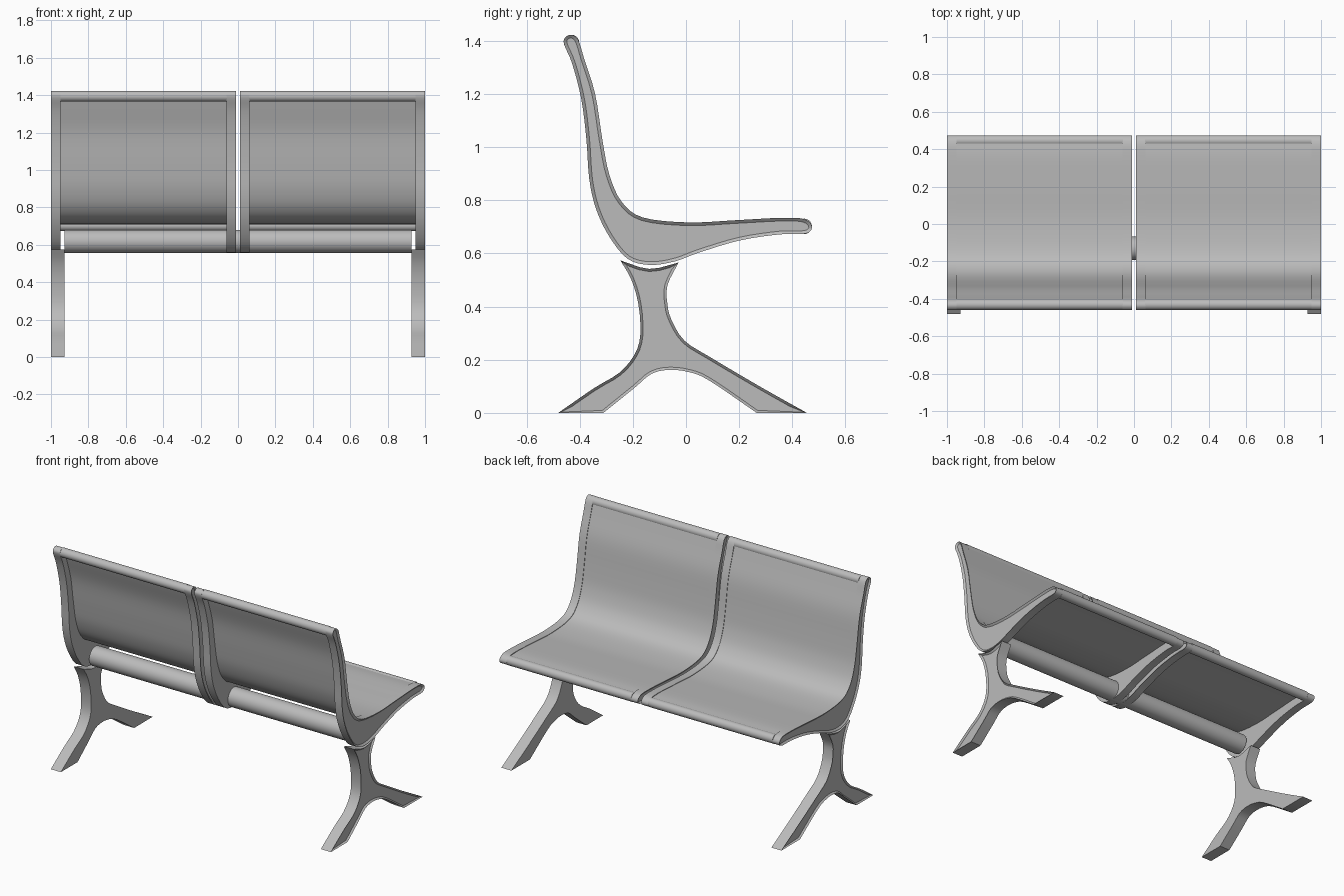
import bpy
import bmesh
import math
from mathutils import Vector

cube = bpy.data.objects.get("Cube")
if cube:
    bpy.data.objects.remove(cube, do_unlink=True)

# One painted metal for the whole bench
metal = bpy.data.materials.new("grey metal")
metal.use_nodes = True
grey = (0.5, 0.5, 0.5, 1)
metal.diffuse_color = grey
metal.node_tree.nodes["Principled BSDF"].inputs["Base Color"].default_value = grey
parts = []


def spline(points, steps, closed=False):
    """Smooth curve through (y, z) points."""
    pts = [Vector(p) for p in points]
    if closed:
        ctrl = [pts[-1]] + pts + pts[:2]
    else:
        ctrl = [2 * pts[0] - pts[1]] + pts + [2 * pts[-1] - pts[-2]]
    out = []
    for a, b, c, d in zip(ctrl, ctrl[1:], ctrl[2:], ctrl[3:]):
        for i in range(steps):
            t = i / steps
            out.append(0.5 * (2 * b + (c - a) * t
                              + (2 * a - 5 * b + 4 * c - d) * t ** 2
                              + (3 * b - a - 3 * c + d) * t ** 3))
    if not closed:
        out.append(pts[-1])
    return out


def offset(curve, distance):
    """Shift an open curve to its right-hand side."""
    out = []
    for i, p in enumerate(curve):
        ahead = curve[min(i + 1, len(curve) - 1)]
        t = (ahead - curve[max(i - 1, 0)]).normalized()
        out.append(p + Vector((t.y, -t.x)) * distance)
    return out


def prism(name, outline, x0, x1, recess=0, border=0.012):
    """Extrude a (y, z) outline along x; recess is the sign of the sunken side."""
    bm = bmesh.new()
    face = bm.faces.new([bm.verts.new((x0, p[0], p[1])) for p in outline])
    geom = bmesh.ops.extrude_face_region(bm, geom=[face])["geom"]
    moved = [g for g in geom if isinstance(g, bmesh.types.BMVert)]
    bmesh.ops.translate(bm, verts=moved, vec=(x1 - x0, 0, 0))
    bmesh.ops.recalc_face_normals(bm, faces=bm.faces)
    if recess:
        sunken = [f for f in bm.faces if f.normal.x * recess > 0.9]
        bmesh.ops.inset_individual(bm, faces=sunken, thickness=border, depth=-0.01)
    mesh = bpy.data.meshes.new(name)
    bm.to_mesh(mesh)
    bm.free()
    mesh.materials.append(metal)
    obj = bpy.data.objects.new(name, mesh)
    bpy.context.collection.objects.link(obj)
    parts.append(obj)
    return obj


def rod(name, y, z, radius, x0, x1, sides=40):
    """Round bar along x."""
    ring = [(y + radius * math.cos(math.tau * i / sides),
             z + radius * math.sin(math.tau * i / sides)) for i in range(sides)]
    return prism(name, ring, x0, x1)


# Seat side profile: sitting surface from top to front edge, then underside
upper = [(-.406, 1.404), (-.383, 1.332), (-.342, 1.2), (-.315, 1.03), (-.289, .898),
         (-.243, .796), (-.164, .736), (.006, .717), (.183, .725), (.353, .734),
         (.443, .73)]
lower = [(.474, .702), (.451, .675), (.353, .672), (.202, .649), (.051, .604),
         (-.043, .57), (-.138, .557), (-.221, .581), (-.289, .664), (-.338, .766),
         (-.364, .879), (-.375, 1.03), (-.394, 1.18), (-.428, 1.313), (-.458, 1.385),
         (-.456, 1.411), (-.433, 1.423)]
frame_outline = spline(upper + lower, 4, closed=True)
surface = spline(upper, 5)
sheet_outline = offset(surface, 0.003) + offset(surface, 0.009)[::-1]

# Leg outline: top saddle, front edge, arch between the feet, rear edge
saddle = [(-.247, .574), (-.138, .542), (-.028, .566)]
front_edge = [(-.028, .566), (-.07, .48), (-.07, .41), (-.055, .351), (-.006, .272),
              (.089, .211), (.277, .1), (.455, 0)]
arch = [(.266, 0), (.089, .121), (.013, .153), (-.062, .162), (-.13, .147),
        (-.194, .094), (-.311, 0)]
rear_edge = [(-.481, 0), (-.345, .094), (-.251, .151), (-.194, .219), (-.172, .294),
             (-.179, .408), (-.206, .502), (-.247, .574)]
leg_outline = (spline(saddle, 3)[:-1] + spline(front_edge, 3)
               + spline(arch, 3) + spline(rear_edge, 3)[:-1])

# Two seats and two legs, mirrored across the middle
for side, label in ((1, "left"), (-1, "right")):
    prism(label + "_outer_frame", frame_outline, side * .948, side, side)
    prism(label + "_inner_frame", frame_outline, side * .062, side * .011, -side)
    prism(label + "_seat_sheet", sheet_outline, side * .06, side * .95)
    rod(label + "_top_rail", -.431, 1.394, .029, side * .06, side * .95)
    rod(label + "_front_rail", .445, .702, .029, side * .06, side * .95)
    prism(label + "_leg", leg_outline, side * .928, side, side, .01)

# Beam carrying the seats
rod("support_beam", -.13, .618, .062, -.928, .928)

# Smooth curved walls, crisp edges
bpy.ops.object.select_all(action="DESELECT")
for obj in parts:
    obj.select_set(True)
bpy.context.view_layer.objects.active = parts[0]
bpy.ops.object.shade_smooth_by_angle(angle=math.radians(35))
